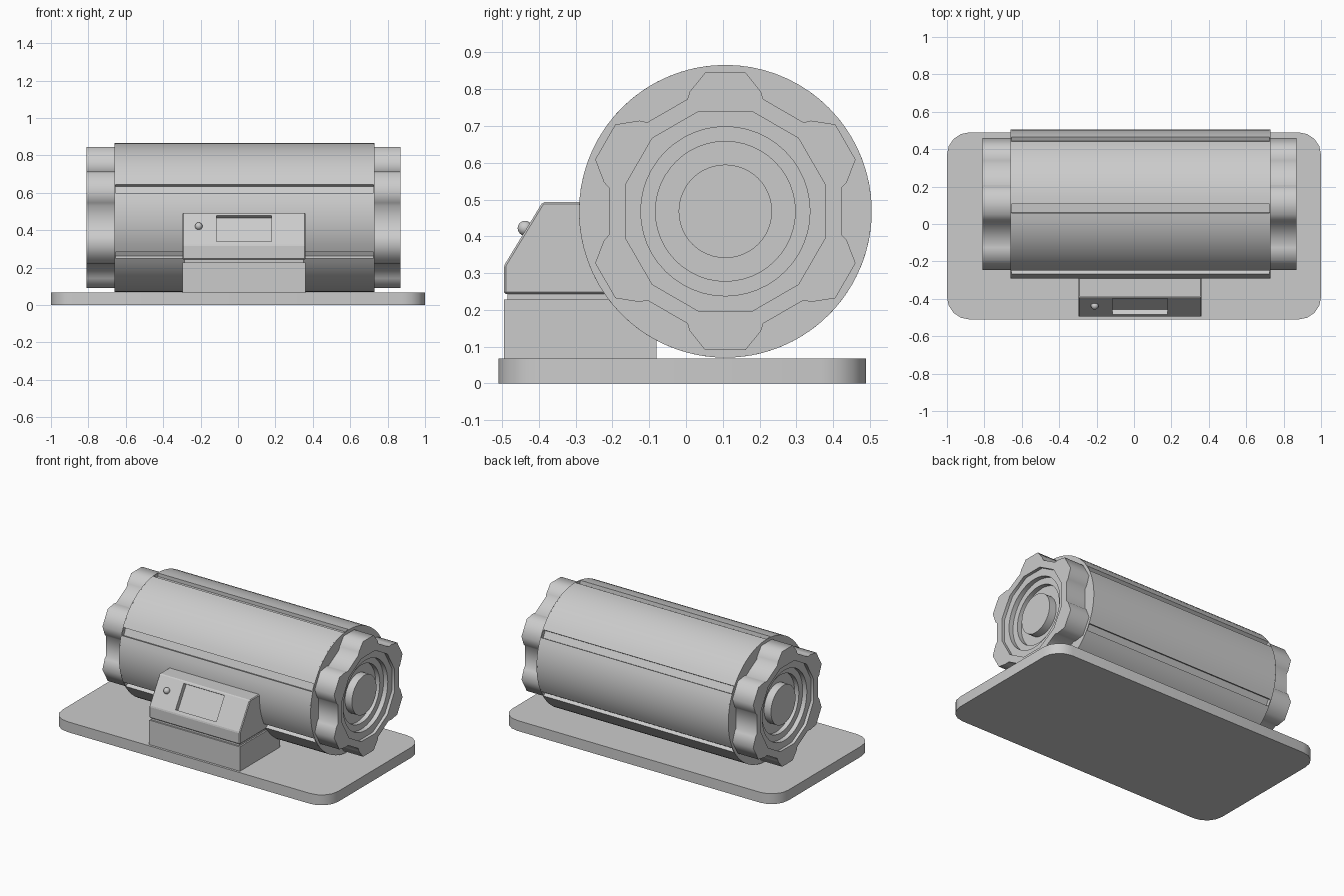
import bpy, bmesh, math
from mathutils import Vector

if "Cube" in bpy.data.objects:
    bpy.data.objects.remove(bpy.data.objects["Cube"])

CY, CZ, R = 0.107, 0.468, 0.398   # drum axis and radius


def finish(name, bm, smooth=False):
    bmesh.ops.recalc_face_normals(bm, faces=bm.faces)
    me = bpy.data.meshes.new(name)
    bm.to_mesh(me)
    bm.free()
    ob = bpy.data.objects.new(name, me)
    bpy.context.collection.objects.link(ob)
    activate(ob)
    if smooth:
        bpy.ops.object.shade_smooth_by_angle(angle=math.radians(30))
    return ob


def activate(ob):
    bpy.ops.object.select_all(action='DESELECT')
    ob.select_set(True)
    bpy.context.view_layer.objects.active = ob


def prism(name, pts, x0, x1, smooth=False):
    """Extrude a (y, z) outline along x."""
    bm = bmesh.new()
    f = bm.faces.new([bm.verts.new((x0, y, z)) for y, z in pts])
    ext = bmesh.ops.extrude_face_region(bm, geom=[f])
    verts = [v for v in ext['geom'] if isinstance(v, bmesh.types.BMVert)]
    bmesh.ops.translate(bm, verts=verts, vec=(x1 - x0, 0, 0))
    return finish(name, bm, smooth)


def lathe(name, profile, n=48):
    """Revolve (x, radius) points around the drum axis."""
    bm = bmesh.new()
    vs = [bm.verts.new((x, CY, CZ + r)) for x, r in profile]
    es = [bm.edges.new(p) for p in zip(vs, vs[1:])]
    bmesh.ops.spin(bm, geom=vs + es, cent=(0, CY, CZ), axis=(1, 0, 0),
                   angle=math.tau, steps=n, use_duplicate=False)
    bmesh.ops.remove_doubles(bm, verts=bm.verts, dist=1e-5)
    return finish(name, bm, True)


def polar(r, deg):
    a = math.radians(deg)
    return (CY + r * math.cos(a), CZ + r * math.sin(a))


def bevel(ob, width, segments=1):
    m = ob.modifiers.new("bevel", 'BEVEL')
    m.width, m.segments, m.limit_method = width, segments, 'ANGLE'
    activate(ob)
    bpy.ops.object.modifier_apply(modifier=m.name)


# base plate with rounded corners
bm = bmesh.new()
bmesh.ops.create_cube(bm, size=1)
for v in bm.verts:
    v.co = Vector((v.co.x * 2, v.co.y - 0.01, (v.co.z + 0.5) * 0.068))
upright = [e for e in bm.edges if abs(e.verts[0].co.z - e.verts[1].co.z) > 0.01]
bmesh.ops.bevel(bm, geom=upright, offset=0.12, offset_type='OFFSET',
                segments=4, profile=0.5, affect='EDGES')
finish("base_plate", bm, True)

# drum body with lengthwise grooves
grooves = [(26, 33), (90, 97), (153.6, 160.6), (207.4, 213.2), (327, 333)]
outline = []
for i, (a, b) in enumerate(grooves):
    outline += [polar(R - 0.023, a), polar(R - 0.023, b)]
    nxt = grooves[(i + 1) % len(grooves)][0]
    span = (nxt - b) % 360
    n = max(2, round(span / 5))
    outline += [polar(R, b + span * k / n) for k in range(n + 1)]
prism("drum_body", outline, -0.655, 0.725, True)
for side, x0, x1 in (("left", -0.66, -0.655), ("right", 0.725, 0.73)):
    prism("drum_rim_" + side, [polar(R, k * 5) for k in range(72)], x0, x1, True)

# lobed end caps with a twelve-sided opening
lobe = [(0.103, 0.305), (0.097, 0.325), (0.055, 0.377),
        (-0.055, 0.377), (-0.097, 0.325), (-0.103, 0.305)]
cap = []
for k in range(6):
    c, s = math.cos(k * math.pi / 3), math.sin(k * math.pi / 3)
    cap += [(x * c - y * s, x * s + y * c) for x, y in lobe]
hole = [(0.281 * math.cos(math.radians(15 + 30 * k)),
         0.281 * math.sin(math.radians(15 + 30 * k))) for k in range(12)]

for side, inner, outer in (("left", -0.66, -0.81), ("right", 0.73, 0.87)):
    cu = bpy.data.curves.new("end_cap_" + side, 'CURVE')
    cu.dimensions, cu.fill_mode = '2D', 'BOTH'
    cu.extrude = abs(outer - inner) / 2
    for pts in (cap, hole):
        sp = cu.splines.new('POLY')
        sp.points.add(len(pts) - 1)
        for p, (x, y) in zip(sp.points, pts):
            p.co = (x, y, 0, 1)
        sp.use_cyclic_u = True
    ob = bpy.data.objects.new("end_cap_" + side, cu)
    bpy.context.collection.objects.link(ob)
    ob.location = ((inner + outer) / 2, CY, CZ)
    ob.rotation_euler = (math.pi / 2, 0, math.pi / 2)
    activate(ob)
    bpy.ops.object.convert(target='MESH')

    # stepped rings and centre disc inside the cap
    d = 1 if outer > 0 else -1
    prof = [(0.02, 0.285), (0.02, 0.23), (0.05, 0.23), (0.05, 0.19),
            (0.08, 0.19), (0.08, 0.127), (0.03, 0.127), (0.03, 0)]
    lathe("end_insert_" + side, [(outer - d * depth, r) for depth, r in prof])

# control box: lower body, recessed seam, sloped head
X0, X1, YF, YB = -0.297, 0.36, -0.495, -0.08
prism("box_base", [(YF, 0.068), (YB, 0.068), (YB, 0.228), (YF, 0.228)], X0, X1)
prism("box_seam", [(YF + 0.01, 0.22), (YB - 0.01, 0.22), (YB - 0.01, 0.25),
                   (YF + 0.01, 0.25)], X0 + 0.01, X1 - 0.01)
head = prism("box_head", [(YF, 0.243), (YB, 0.243), (YB, 0.493),
                          (-0.39, 0.493), (YF, 0.32)], X0, X1)
bevel(head, 0.005)

# screen recess cut into the slope
along = Vector((0.105, 0.173)).normalized()
normal = Vector((-along.y, along.x))


def on_slope(z, out):
    p = Vector((YF + (z - 0.32) * 0.105 / 0.173, z)) + normal * out
    return (p.x, p.y)


cutter = prism("screen_cutter", [on_slope(0.34, 0.05), on_slope(0.34, -0.03),
                                 on_slope(0.48, -0.03), on_slope(0.48, 0.05)],
               -0.115, 0.18)
cutter.hide_render = True
m = head.modifiers.new("screen_recess", 'BOOLEAN')
m.operation, m.solver, m.object = 'DIFFERENCE', 'EXACT', cutter
activate(head)
bpy.ops.object.modifier_apply(modifier=m.name)
bpy.data.objects.remove(cutter)

# round button
by, bz = on_slope(0.42, 0.004)
bpy.ops.mesh.primitive_uv_sphere_add(segments=20, ring_count=12, radius=0.02,
                                     location=(-0.21, by, bz))
bpy.context.object.name = "button"
bpy.ops.object.shade_smooth()
